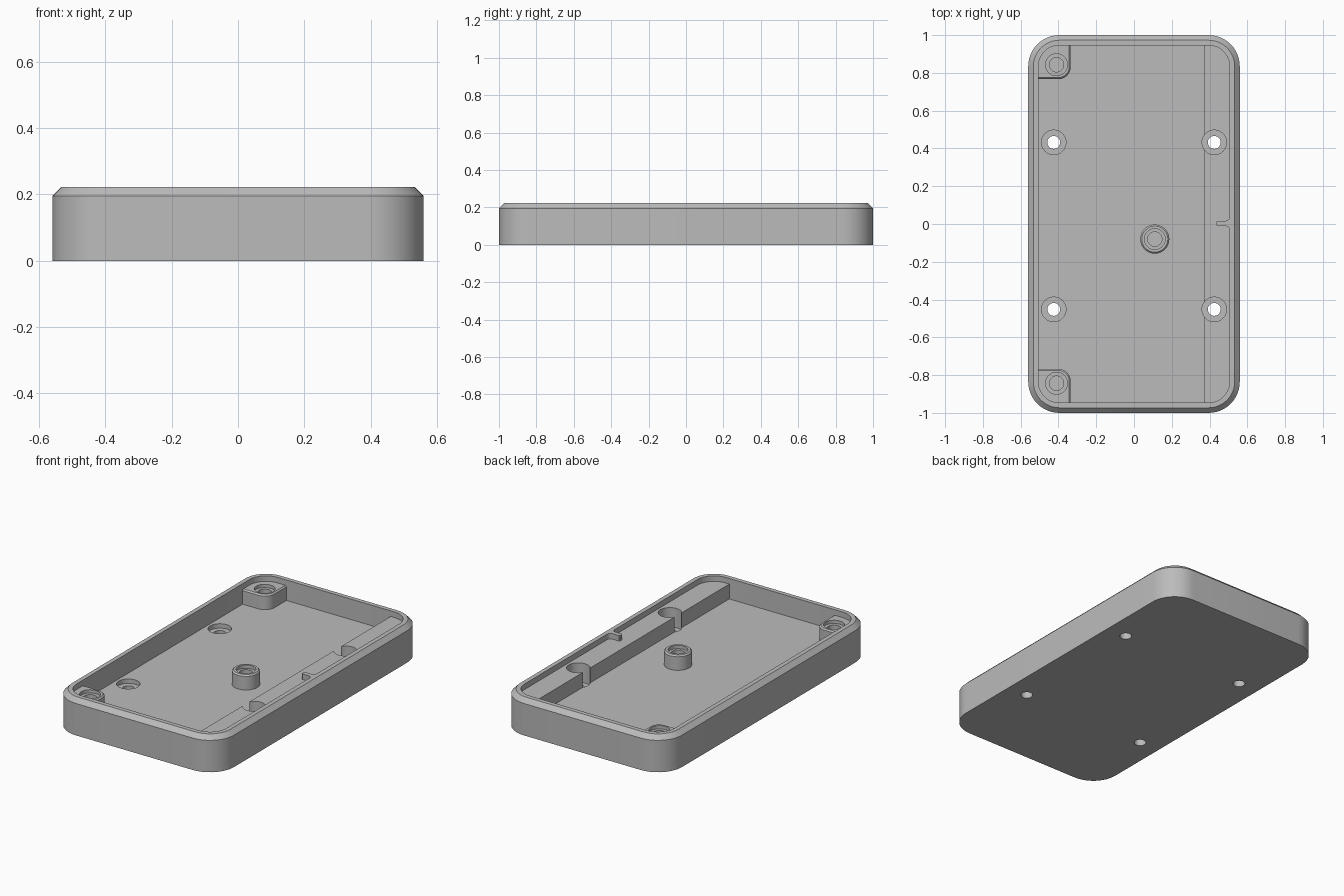
import bpy, bmesh
from math import sin, cos, pi, radians

cube = bpy.data.objects.get("Cube")
if cube:
    bpy.data.objects.remove(cube)

grey = bpy.data.materials.new("light_grey")
grey.use_nodes = True
GREY = (0.5, 0.5, 0.5, 1)
grey.diffuse_color = GREY
grey.node_tree.nodes["Principled BSDF"].inputs["Base Color"].default_value = GREY

# Main heights
FLOOR, DECK, RIM = 0.097, 0.188, 0.222


def rounded(x0, x1, y0, y1, radii, n=12):
    """Rectangle outline; radii run from the +x+y corner anticlockwise."""
    pts = []
    corners = [(x1, y1, -1, -1), (x0, y1, 1, -1), (x0, y0, 1, 1), (x1, y0, -1, 1)]
    for k, ((x, y, sx, sy), r) in enumerate(zip(corners, radii)):
        if r == 0:
            pts.append((x, y))
            continue
        for i in range(n + 1):
            a = (k + i / n) * pi / 2
            pts.append((x + sx * r + r * cos(a), y + sy * r + r * sin(a)))
    return pts


def circle(x, y, r, n=48):
    return [(x + r * cos(2 * pi * i / n), y + r * sin(2 * pi * i / n)) for i in range(n)]


def loft(name, sections):
    """Closed solid through a stack of (outline, z) sections."""
    bm = bmesh.new()
    rings = [[bm.verts.new((x, y, z)) for x, y in pts] for pts, z in sections]
    for a, b in zip(rings, rings[1:]):
        for i in range(len(a)):
            j = (i + 1) % len(a)
            bm.faces.new((a[i], a[j], b[j], b[i]))
    bm.faces.new(rings[0])
    bm.faces.new(rings[-1])
    bmesh.ops.recalc_face_normals(bm, faces=bm.faces)
    mesh = bpy.data.meshes.new(name)
    bm.to_mesh(mesh)
    bm.free()
    mesh.materials.append(grey)
    obj = bpy.data.objects.new(name, mesh)
    bpy.context.collection.objects.link(obj)
    return obj


def activate(obj):
    bpy.ops.object.select_all(action='DESELECT')
    obj.select_set(True)
    bpy.context.view_layer.objects.active = obj


def cut(obj, cutters):
    activate(obj)
    for c in cutters:
        mod = obj.modifiers.new("cut", 'BOOLEAN')
        mod.operation, mod.solver, mod.object = 'DIFFERENCE', 'EXACT', c
        bpy.ops.object.modifier_apply(modifier=mod.name)


def tray_outline(inset):
    x, y, r = 0.56 - inset, 1 - inset, 0.165 - inset
    return rounded(-x, x, -y, y, [r] * 4)


# Tray: outer wall, chamfer, flat rim, inner wall and floor
tray = loft("tray", [(tray_outline(0), 0), (tray_outline(0), 0.195),
                     (tray_outline(0.027), RIM), (tray_outline(0.054), RIM),
                     (tray_outline(0.054), FLOOR)])

# Raised side shelf, ends buried in the walls
shelf = loft("side_shelf", [(rounded(0.37, 0.508, -0.947, 0.947, [0] * 4), z)
                            for z in (FLOOR - 0.01, DECK)])

# Counterbored screw holes through floor and shelf
holes = {}
for x in (-0.425, 0.425):
    for y in (-0.452, 0.432):
        wide, narrow = circle(x, y, 0.065), circle(x, y, 0.034)
        c = loft("screw_hole_cutter", [(narrow, -0.05), (narrow, 0.07), (wide, 0.07), (wide, 0.3)])
        c.hide_render = True
        holes[x, y] = c
cut(tray, holes.values())
cut(shelf, [c for (x, y), c in holes.items() if x > 0])

# Corner bosses with a stepped blind hole
bosses = []
for name, s in (("back_corner_boss", 1), ("front_corner_boss", -1)):
    def block(inset):
        y0, y1 = sorted((s * (0.767 + inset), s * 0.947))
        radii = [0, 0, 0, 0.065 - inset] if s > 0 else [0.065 - inset, 0, 0, 0]
        return rounded(-0.508, -0.335 - inset, y0, y1, radii)
    boss = loft(name, [(block(0), FLOOR - 0.01), (block(0), DECK - 0.008), (block(0.008), DECK)])
    wide, narrow = circle(-0.41, s * 0.843, 0.058), circle(-0.41, s * 0.843, 0.038)
    c = loft("boss_hole_cutter", [(narrow, FLOOR + 0.005), (narrow, DECK - 0.02),
                                  (wide, DECK - 0.02), (wide, 0.3)])
    c.hide_render = True
    cut(boss, [c])
    holes[name] = c
    bosses.append(boss)

for c in holes.values():
    bpy.data.objects.remove(c)

# Hollow centre post with chamfered top and stepped bore
post_profile = [(0.077, FLOOR - 0.01), (0.077, DECK - 0.008), (0.069, DECK), (0.055, DECK),
                (0.055, DECK - 0.02), (0.038, DECK - 0.02), (0.038, FLOOR + 0.005)]
post = loft("centre_post", [(circle(0.11, -0.08, r), z) for r, z in post_profile])

# Small rib on the inner wall, flared where it meets the wall
half = [(0.506, 0.034)]
half += [(0.486 + 0.02 * cos(a), 0.034 - 0.02 * sin(a)) for a in (pi / 6, pi / 3, pi / 2)]
half += [(0.442, 0.014), (0.437, 0.009)]
rib_outline = [(x, 0.003 + y) for x, y in half] + [(x, 0.003 - y) for x, y in reversed(half)]
rib = loft("wall_rib", [(rib_outline, DECK - 0.01), (rib_outline, RIM)])

for obj in [tray, shelf, post, rib] + bosses:
    activate(obj)
    bpy.ops.object.shade_smooth_by_angle(angle=radians(30))
